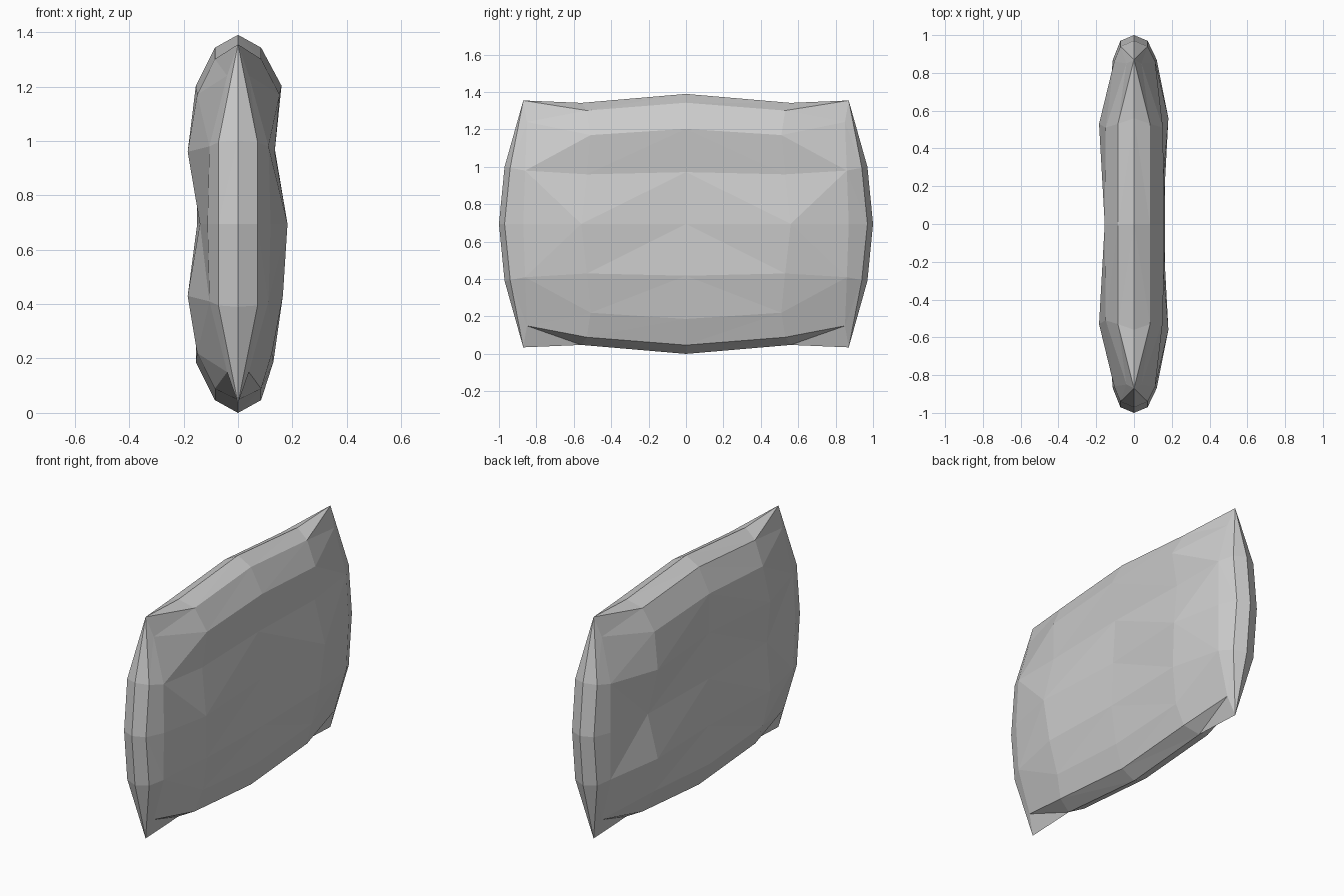
import bpy
import bmesh

if "Cube" in bpy.data.objects:
    bpy.data.objects.remove(bpy.data.objects["Cube"], do_unlink=True)

MID = 0.695    # height of the cushion's middle
SIZE = 5       # each side is a 5 x 5 grid of points

# Quarter layouts as (y, height from middle), keyed by (row, column) steps from the centre
SEAM = {(2, 0): (0, .695), (2, 1): (.56, .647), (2, 2): (.87, .66),
        (1, 2): (.97, .305), (0, 2): (1, 0)}
PIPING = {(2, 0): (0, .648), (2, 1): (.53, .606), (2, 2): (.85, .545),
          (1, 2): (.94, .3), (0, 2): (.97, 0)}
PANEL = {(2, 0): (0, .508), (2, 1): (.51, .475), (1, 0): (0, .277),
         (1, 1): (.53, .265), (1, 2): (.86, .285), (0, 0): (0, 0),
         (0, 1): (.56, 0), (0, 2): (.87, 0)}

# Panel bulge from top row to bottom row, by column step from the centre
BULGE = {1: [(.16, .153, 0), (.135, .135, .112), (.152, .182, .12),
             (.163, .165, .112), (.13, .125, 0)],
         -1: [(.155, .15, 0), (.153, .185, .105), (.15, .14, .112),
              (.153, .185, .105), (.155, .15, 0)]}


def place(bm, layout, row, col, x):
    """Mirror a quarter layout point to its grid position."""
    y, h = layout[abs(row - 2), abs(col - 2)]
    return bm.verts.new((x, y if col > 2 else -y, MID + (h if row < 2 else -h)))


def is_corner(key):
    return key[0] in (0, 4) and key[1] in (0, 4)


def quad(bm, a, b, c, d, split):
    """Add a quad as two triangles, cut along a-c or b-d."""
    tris = ((a, b, c), (a, c, d)) if split else ((a, b, d), (b, c, d))
    for tri in tris:
        if len(set(tri)) == 3:
            bm.faces.new(tri)


# Outline of the grid, walked in a loop
last = SIZE - 1
loop = ([(0, c) for c in range(last)] + [(r, last) for r in range(last)]
        + [(last, c) for c in range(last, 0, -1)] + [(r, 0) for r in range(last, 0, -1)])

bm = bmesh.new()
seam = {k: place(bm, SEAM, *k, 0) for k in loop}

for side in (1, -1):
    # Raised rim next to the seam, pinched at the corners
    rim = {}
    for k in loop:
        depth = .04 if is_corner(k) else .085 if k[0] in (0, last) else .072
        rim[k] = place(bm, PIPING, *k, side * depth)

    # Bulging panel, which shares its corners with the rim
    panel = {}
    for r in range(SIZE):
        for c in range(SIZE):
            if is_corner((r, c)):
                panel[r, c] = rim[r, c]
            else:
                panel[r, c] = place(bm, PANEL, r, c, side * BULGE[side][r][abs(c - 2)])

    # Panel faces
    for r in range(last):
        for c in range(last):
            outer = c in (0, last - 1)
            inner_top = not outer or r % 2 == 0
            split = inner_top == (c >= 2)
            quad(bm, panel[r, c], panel[r, c + 1], panel[r + 1, c + 1], panel[r + 1, c], split)

    # Bands from seam to rim and from rim to panel
    for i, k in enumerate(loop):
        n = loop[(i + 1) % len(loop)]
        split = is_corner(n)
        bottom = k[0] == n[0] == last
        quad(bm, seam[k], seam[n], rim[n], rim[k], is_corner(k) != bottom)
        quad(bm, rim[k], rim[n], panel[n], panel[k], split)

bmesh.ops.recalc_face_normals(bm, faces=bm.faces)
mesh = bpy.data.meshes.new("cushion")
bm.to_mesh(mesh)
bm.free()

# Plain pale grey fabric
fabric = bpy.data.materials.new("pale_grey_fabric")
fabric.use_nodes = True
colour = (.6, .6, .6, 1)
fabric.diffuse_color = colour
fabric.node_tree.nodes["Principled BSDF"].inputs["Base Color"].default_value = colour
mesh.materials.append(fabric)

cushion = bpy.data.objects.new("cushion", mesh)
bpy.context.collection.objects.link(cushion)
